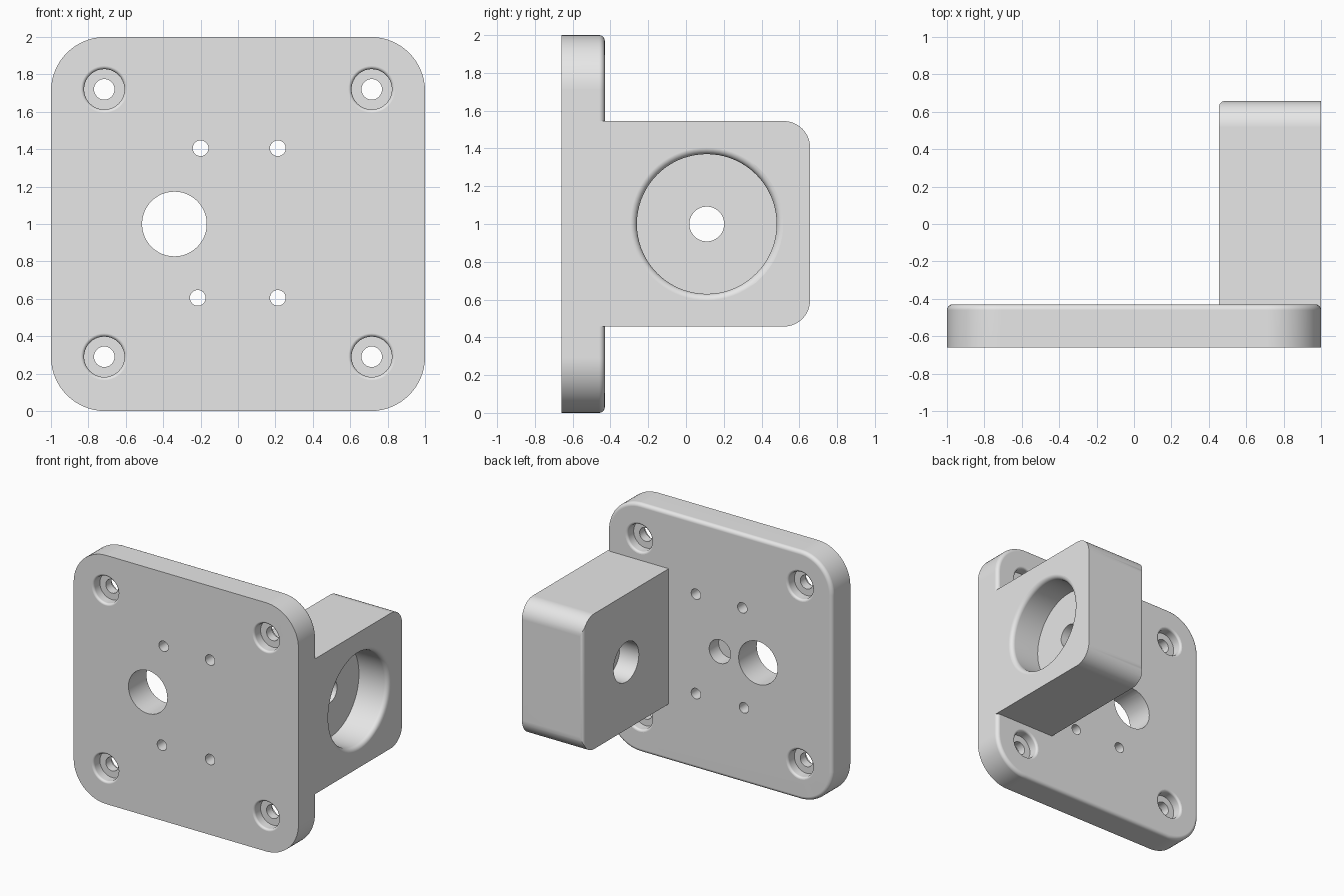
import bpy, bmesh
from math import sin, cos, pi, radians
from mathutils import Vector, Matrix

cube = bpy.data.objects.get("Cube")
if cube:
    bpy.data.objects.remove(cube, do_unlink=True)

# Single plain material
grey = bpy.data.materials.new("light_grey")
grey.use_nodes = True
grey.diffuse_color = (0.8, 0.8, 0.8, 1)
grey.node_tree.nodes["Principled BSDF"].inputs["Base Color"].default_value = (0.8, 0.8, 0.8, 1)

FRONT, BACK, INNER, TAIL = -0.66, -0.43, 0.455, 0.657
THICK = BACK - FRONT


def finish(bm, name):
    bmesh.ops.recalc_face_normals(bm, faces=bm.faces)
    mesh = bpy.data.meshes.new(name)
    bm.to_mesh(mesh)
    bm.free()
    mesh.materials.append(grey)
    obj = bpy.data.objects.new(name, mesh)
    bpy.context.collection.objects.link(obj)
    return obj


def rounded_rect(u0, u1, v0, v1, radii, steps=16):
    """Corners run counter-clockwise from (u1, v1); a zero radius stays square."""
    pts = []
    corners = [(u1, v1, -1, -1), (u0, v1, 1, -1), (u0, v0, 1, 1), (u1, v0, -1, 1)]
    for k, ((u, v, su, sv), r) in enumerate(zip(corners, radii)):
        n = steps if r else 0
        for i in range(n + 1):
            a = (k + (i / n if n else 0)) * pi / 2
            pts.append((u + su * r + r * cos(a), v + sv * r + r * sin(a)))
    return pts


def prism(name, pts, place, start, end, bevel_end=0):
    """Extrude a profile; place(u, v, w) maps it into the model."""
    bm = bmesh.new()
    low = [bm.verts.new(place(u, v, start)) for u, v in pts]
    high = [bm.verts.new(place(u, v, end)) for u, v in pts]
    bm.faces.new(low)
    cap = bm.faces.new(high)
    for i in range(len(pts)):
        j = (i + 1) % len(pts)
        bm.faces.new((low[i], low[j], high[j], high[i]))
    bmesh.ops.recalc_face_normals(bm, faces=bm.faces)
    if bevel_end:
        bmesh.ops.bevel(bm, geom=list(cap.edges), offset=bevel_end, segments=5,
                        profile=0.5, affect='EDGES')
    return finish(bm, name)


def combine(target, tool, operation):
    mod = target.modifiers.new("combine", 'BOOLEAN')
    mod.operation, mod.object, mod.solver = operation, tool, 'EXACT'
    bpy.context.view_layer.objects.active = target
    bpy.ops.object.modifier_apply(modifier=mod.name)
    bpy.data.objects.remove(tool, do_unlink=True)


def rim(r, fillet, steps=5):
    """Mouth of a hole with a rounded lip, as (radius, depth) points."""
    arc = [i / steps * pi / 2 for i in range(steps + 1)]
    return [(r + fillet, -0.02)] + [
        (r + fillet - fillet * sin(a), fillet - fillet * cos(a)) for a in arc]


def drill(target, profile, origin, direction, sides=48):
    """Cut a turned profile into the target along a direction."""
    bm = bmesh.new()
    outline = [(0, profile[0][1])] + profile + [(0, profile[-1][1])]
    verts = [bm.verts.new((r, 0, d)) for r, d in outline]
    edges = [bm.edges.new(pair) for pair in zip(verts, verts[1:])]
    bmesh.ops.spin(bm, geom=verts + edges, cent=(0, 0, 0), axis=(0, 0, 1),
                   angle=2 * pi, steps=sides)
    bmesh.ops.remove_doubles(bm, verts=bm.verts, dist=1e-5)
    turn = Vector(direction).to_track_quat('Z', 'Y').to_matrix().to_4x4()
    bmesh.ops.transform(bm, matrix=Matrix.Translation(origin) @ turn, verts=bm.verts)
    combine(target, finish(bm, "cutter"), 'DIFFERENCE')


# Mounting plate with softened rear edge
bracket = prism("mounting_bracket", rounded_rect(-1, 1, 0, 2, [0.29] * 4),
                lambda u, v, w: (u, w, v), FRONT, BACK, 0.03)

# Rear block: side outline intersected with plan outline
block = prism("rear_block", rounded_rect(-0.55, TAIL, 0.457, 1.545, [0.14, 0, 0, 0.14]),
              lambda u, v, w: (w, u, v), 0.3, 1)
plan = prism("block_plan", rounded_rect(INNER, 1.2, -0.8, TAIL, [0, 0.03, 0, 0], 6),
             lambda u, v, w: (u, v, w), 0.2, 1.8)
combine(block, plan, 'INTERSECT')
combine(bracket, block, 'UNION')

# Corner screw holes, counterbored from both faces
half = rim(0.108, 0.018) + [(0.108, 0.08), (0.055, 0.08)]
screw = half + [(r, THICK - d) for r, d in reversed(half)]
for x in (-0.715, 0.715):
    for z in (0.29, 1.72):
        drill(bracket, screw, (x, FRONT, z), (0, 1, 0), 40)

# Plain through holes in the plate
for x, z, r in ((-0.34, 1, 0.173), (-0.2, 1.405, 0.042), (0.213, 1.405, 0.042),
                (-0.215, 0.605, 0.042), (0.213, 0.605, 0.042)):
    drill(bracket, [(r, -0.02), (r, THICK + 0.02)], (x, FRONT, z), (0, 1, 0))

# Blind hole in the back of the plate
drill(bracket, [(0.095, -0.02), (0.095, 0.12)], (0, BACK, 1), (0, -1, 0))

# Stepped bore through the block
bore = rim(0.37, 0.035) + [(0.37, 0.26), (0.092, 0.26), (0.092, 0.375),
                           (0.16, 0.375), (0.16, 1.02 - INNER)]
drill(bracket, bore, (1, 0.11, 1), (-1, 0, 0), 72)

# Smooth curves, crisp edges
bpy.ops.object.select_all(action='DESELECT')
bracket.select_set(True)
bpy.context.view_layer.objects.active = bracket
bpy.ops.object.shade_smooth_by_angle(angle=radians(32))
weighted = bracket.modifiers.new("even_normals", 'WEIGHTED_NORMAL')
weighted.keep_sharp = True
